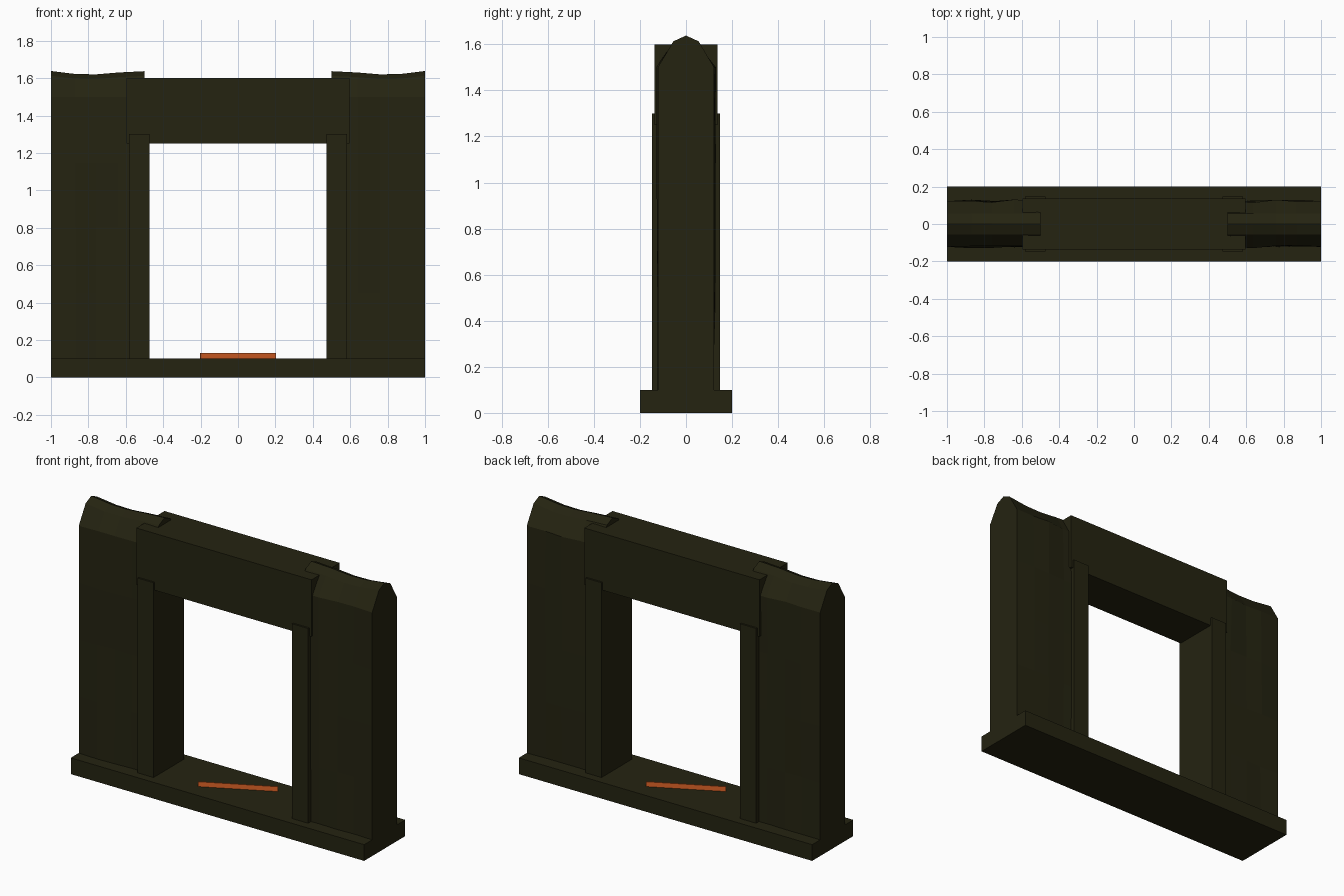
import bpy, bmesh, math, random

random.seed(4)
old = bpy.data.objects.get("Cube")
if old:
    bpy.data.objects.remove(old, do_unlink=True)


def material(name, color):
    m = bpy.data.materials.new(name)
    m.use_nodes = True
    m.diffuse_color = (*color, 1)
    m.node_tree.nodes["Principled BSDF"].inputs["Base Color"].default_value = (*color, 1)
    return m


stone = material("dark olive stone", (0.018, 0.017, 0.0055))
glow = material("glowing orange", (0.76, 0.13, 0.02))


def finish(name, bm, mat):
    bmesh.ops.recalc_face_normals(bm, faces=bm.faces)
    mesh = bpy.data.meshes.new(name)
    bm.to_mesh(mesh)
    bm.free()
    mesh.materials.append(mat)
    ob = bpy.data.objects.new(name, mesh)
    bpy.context.collection.objects.link(ob)
    return ob


def box(name, x, y, z, mat=stone):
    bm = bmesh.new()
    bmesh.ops.create_cube(bm, size=1)
    for v in bm.verts:
        v.co = [lim[0] if c < 0 else lim[1] for c, lim in zip(v.co, (x, y, z))]
    return finish(name, bm, mat)


# Weathered wall section: a pointed cross-section lofted along x
def wall(name, turned):
    stations = [(1.0, 1.638), (0.87, 1.622), (0.76, 1.62), (0.64, 1.63), (0.5, 1.637)]
    rows = [0.1, 0.45, 0.8, 1.15, 1.5]
    bm = bmesh.new()
    rings = []
    for i, (x, crest) in enumerate(stations):
        def wave():
            return 0.122 + (random.uniform(-0.009, 0.009) if 0 < i < 4 else 0)
        ring = [(-wave(), z) for z in rows]
        ring += [(-0.055, crest - 0.025), (0, crest), (0.055, crest - 0.025)]
        ring += [(wave(), z) for z in reversed(rows)]
        rings.append([bm.verts.new((x, y, z)) for y, z in ring])
    for a, b in zip(rings, rings[1:]):
        for j in range(len(a)):
            k = (j + 1) % len(a)
            bm.faces.new((a[j], a[k], b[k], b[j]))
    bm.faces.new(rings[0])
    bm.faces.new(rings[-1])
    ob = finish(name, bm, stone)
    if turned:
        ob.rotation_euler.z = math.pi
    return ob


wall("left_wall", False)
wall("right_wall", True)

# Base, door jambs and lintel
box("base_slab", (-1, 1), (-0.2, 0.2), (0, 0.1))
box("left_jamb", (0.472, 0.582), (-0.148, 0.148), (0.1, 1.3))
box("right_jamb", (-0.582, -0.472), (-0.148, 0.148), (0.1, 1.3))
box("lintel", (-0.597, 0.597), (-0.137, 0.137), (1.25, 1.6))

# Thin upright strip set diagonally across the threshold
strip = box("threshold_strip", (-0.225, 0.225), (-0.003, 0.003), (0.1, 0.13), glow)
strip.rotation_euler.z = math.atan2(0.1, 0.2)
